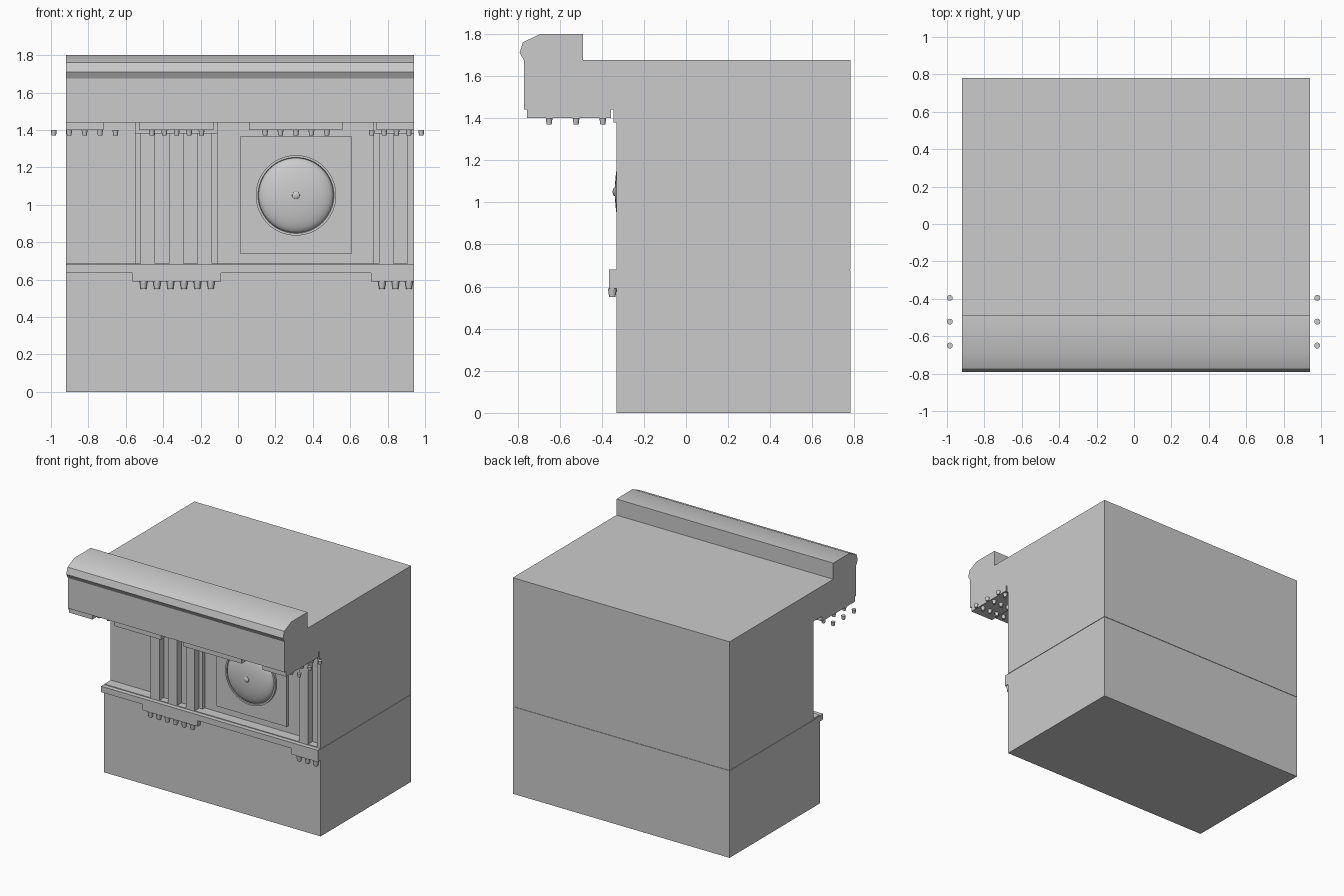
import bpy, bmesh, math
from mathutils import Matrix

cube = bpy.data.objects.get("Cube")
if cube:
    bpy.data.objects.remove(cube, do_unlink=True)

stone = bpy.data.materials.new("grey stone")
stone.use_nodes = True
COLOUR = (0.6, 0.6, 0.6, 1)
stone.diffuse_color = COLOUR
stone.node_tree.nodes["Principled BSDF"].inputs["Base Color"].default_value = COLOUR

LEFT, RIGHT, BACK = -0.92, 0.94, 0.78
FACE, WALL, GROOVE = -0.33, -0.25, -0.275   # bar fronts, recessed wall, groove floor


def finish(name, bm, smooth=None):
    bmesh.ops.recalc_face_normals(bm, faces=bm.faces)
    mesh = bpy.data.meshes.new(name)
    bm.to_mesh(mesh)
    bm.free()
    mesh.materials.append(stone)
    obj = bpy.data.objects.new(name, mesh)
    bpy.context.collection.objects.link(obj)
    if smooth:
        bpy.ops.object.select_all(action='DESELECT')
        obj.select_set(True)
        bpy.context.view_layer.objects.active = obj
        bpy.ops.object.shade_smooth_by_angle(angle=math.radians(smooth))
    return obj


def box(name, x, y, z):
    bm = bmesh.new()
    size = [b - a for a, b in (x, y, z)]
    middle = [(a + b) / 2 for a, b in (x, y, z)]
    bmesh.ops.create_cube(bm, size=1, matrix=Matrix.Translation(middle) @ Matrix.Diagonal((*size, 1)))
    return finish(name, bm)


def profile_bar(name, points, smooth=None):
    """Extrude a (y, z) section along the whole width."""
    bm = bmesh.new()
    face = bm.faces.new([bm.verts.new((LEFT, y, z)) for y, z in points])
    side = bmesh.ops.extrude_face_region(bm, geom=[face])["geom"]
    bmesh.ops.translate(bm, vec=(RIGHT - LEFT, 0, 0),
                        verts=[v for v in side if isinstance(v, bmesh.types.BMVert)])
    return finish(name, bm, smooth)


def pegs(name, places, top, height, wide, narrow):
    """Tapered drops hanging from the given height."""
    bm = bmesh.new()
    for x, y in places:
        bmesh.ops.create_cone(bm, cap_ends=True, segments=12, radius1=narrow, radius2=wide,
                              depth=height, matrix=Matrix.Translation((x, y, top - height / 2)))
    return finish(name, bm, 40)


def turned(name, points, x, y, z, steps=64):
    """Spin (radius, projection) points about an axis facing the front."""
    bm = bmesh.new()
    verts = [bm.verts.new((x + r, y - out, z)) for r, out in points]
    edges = [bm.edges.new(pair) for pair in zip(verts, verts[1:])]
    bmesh.ops.spin(bm, geom=verts + edges, cent=(x, y, z), axis=(0, 1, 0),
                   angle=math.tau, steps=steps)
    bmesh.ops.remove_doubles(bm, verts=bm.verts, dist=1e-5)
    return finish(name, bm, 35)


# Main blocks
WIDTH = (LEFT, RIGHT)
box("lower_block", WIDTH, (FACE, BACK), (0, 0.675))
box("upper_block", WIDTH, (WALL, BACK), (0.68, 1.44))
box("seam_block", (LEFT + 0.004, RIGHT - 0.004), (FACE, BACK - 0.004), (0.67, 0.685))
box("ledge", WIDTH, (-0.365, FACE), (0.635, 0.68))

# Cornice slab and crowning moulding
box("cornice", WIDTH, (-0.77, BACK), (1.44, 1.675))
profile_bar("crown_moulding", [(-0.77, 1.675), (-0.79, 1.71), (-0.775, 1.76), (-0.69, 1.8),
                               (-0.49, 1.8), (-0.49, 1.675)], 30)

# Grooved uprights; the second is cut by the end of the block
for n, start in enumerate((-0.55, 0.725)):
    def span(a, b):
        return (start + a, min(start + b, RIGHT))
    box(f"upright_back_{n}", span(0, 0.44), (GROOVE, WALL), (0.68, 1.38))
    for i in range(3):
        offset = 0.03 + i * 0.152
        if start + offset < RIGHT:
            box(f"upright_bar_{n}_{i}", span(offset, offset + 0.076), (FACE, GROOVE), (0.68, 1.38))
    box(f"upright_cap_{n}", span(0, 0.44), (-0.345, WALL), (1.38, 1.44))
    box(f"peg_strip_{n}", span(-0.015, 0.46), (-0.365, FACE), (0.59, 0.635))
    xs = [start + 0.045 + i * 0.072 for i in range(6)]
    pegs(f"strip_pegs_{n}", [(x, -0.35) for x in xs if x < RIGHT], 0.59, 0.04, 0.021, 0.015)

# Flat blocks under the cornice with three rows of pegs
soffit = (((-0.92, -0.72), (-0.985, -0.655)), ((-0.53, -0.13), (-0.46, -0.195)),
          ((0.06, 0.56), (0.145, 0.475)), ((0.74, 0.94), (0.715, 0.98)))
for n, (block, (first, last)) in enumerate(soffit):
    box(f"soffit_block_{n}", block, (-0.755, -0.355), (1.4, 1.44))
    pegs(f"soffit_pegs_{n}", [(first + (last - first) * i / 4, y)
                              for i in range(5) for y in (-0.65, -0.522, -0.395)],
         1.4, 0.03, 0.016, 0.012)

# Raised square panel with a domed disc
box("panel", (0.01, 0.61), (-0.275, WALL), (0.74, 1.365))
dome = [(0.2 * math.cos(a), 0.008 + 0.055 * math.sin(a))
        for a in (math.pi / 2 * i / 10 for i in range(11))]
turned("disc", [(0.215, 0), (0.215, 0.018), (0.203, 0.018), (0.2, 0.008)] + dome[1:],
       0.31, -0.275, 1.05)
turned("disc_boss", [(0.022, 0.055), (0.02, 0.066), (0.012, 0.072), (0, 0.074)],
       0.31, -0.275, 1.05, 24)
